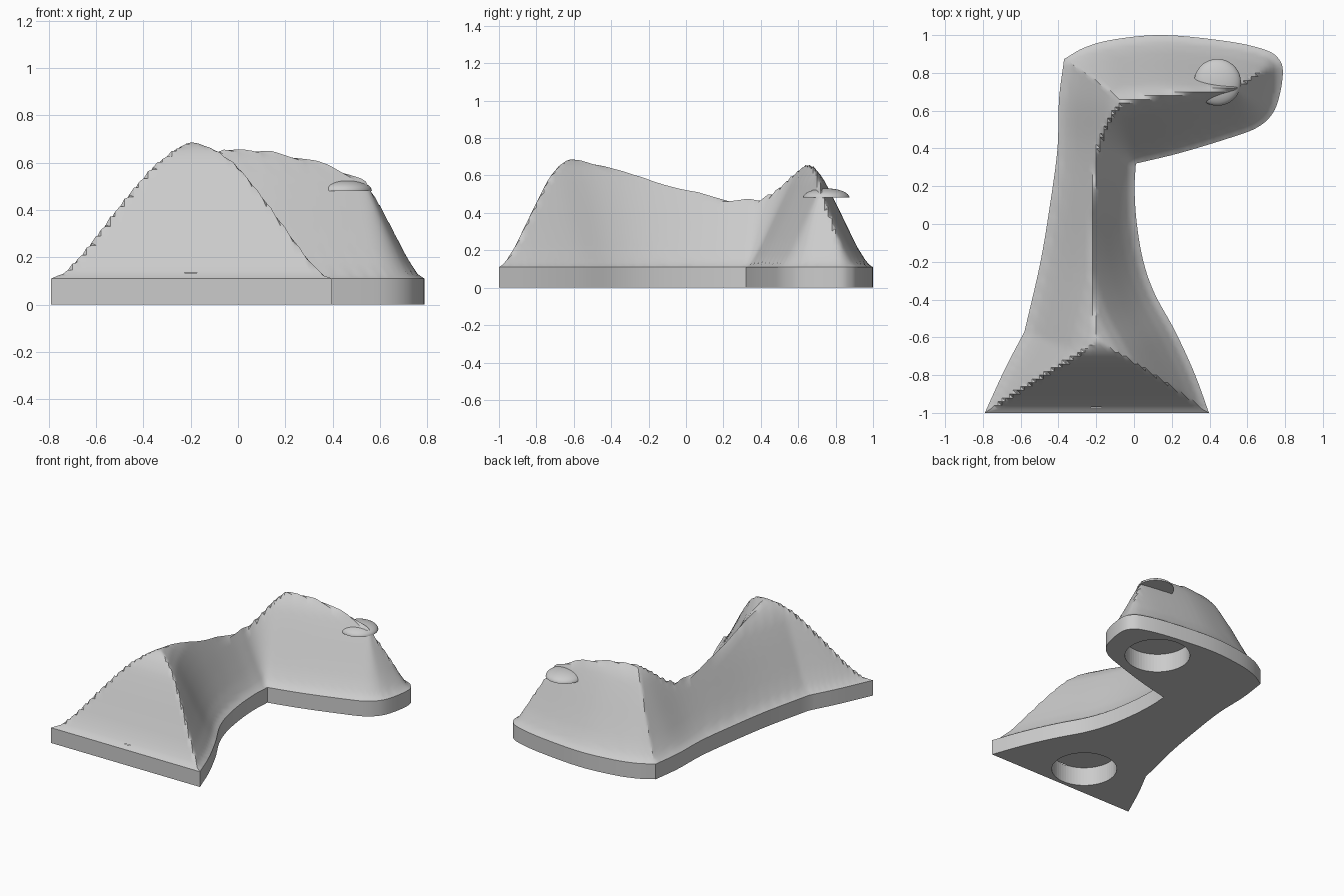
import bpy, bmesh, math
from mathutils import Vector
from mathutils.geometry import delaunay_2d_cdt

if "Cube" in bpy.data.objects:
    bpy.data.objects.remove(bpy.data.objects["Cube"])

BASE = 0.11

grey = bpy.data.materials.new("light grey")
grey.diffuse_color = (0.6, 0.6, 0.6, 1)
grey.use_nodes = True
grey.node_tree.nodes["Principled BSDF"].inputs["Base Color"].default_value = grey.diffuse_color

# Outline as runs between sharp corners, counter-clockwise
RUNS = [
    [(-.79, -1), (.397, -1)],
    [(.397, -1), (.32, -.79), (.217, -.566), (.11, -.37), (.05, -.2), (.015, 0), (.003, .185), (.01, .32)],
    [(.01, .32), (.243, .376), (.52, .46), (.656, .513), (.735, .587), (.773, .69), (.788, .81),
     (.767, .873), (.70, .92), (.51, .965), (.164, 1), (-.1, .978), (-.26, .935), (-.37, .873)],
    [(-.37, .873), (-.397, .66), (-.405, .4), (-.444, .106), (-.497, -.21), (-.58, -.57)],
    [(-.58, -.57), (-.683, -.767), (-.79, -1)],
]

# Slope height against distance from the edge
SLOPE = [(0, 0), (.03, .02), (.08, .1), (.13, .2), (.19, .325), (.23, .405),
         (.27, .48), (.32, .54), (.365, .572), (.5, .6)]


def smooth_run(pts, steps=5):
    """Catmull-Rom through the points, last one left out."""
    p = [Vector(q) for q in pts]
    p = [2 * p[0] - p[1]] + p + [2 * p[-1] - p[-2]]
    out = []
    for a, b, c, d in zip(p, p[1:], p[2:], p[3:]):
        for i in range(steps):
            t = i / steps
            out.append(0.5 * (2 * b + (c - a) * t + (2 * a - 5 * b + 4 * c - d) * t * t
                              + (3 * b - a - 3 * c + d) * t ** 3))
    return out


def edge_distance(p, loop):
    """Signed distance to the outline, positive inside."""
    best, inside = 9.0, False
    for i, a in enumerate(loop):
        b = loop[(i + 1) % len(loop)]
        ab, ap = b - a, p - a
        t = max(0.0, min(1.0, ap.dot(ab) / ab.length_squared))
        best = min(best, (ap - ab * t).length)
        if (a.y > p.y) != (b.y > p.y) and p.x < a.x + ab.x * (p.y - a.y) / ab.y:
            inside = not inside
    return best if inside else -best


def slope_height(d):
    for (d0, h0), (d1, h1) in zip(SLOPE, SLOPE[1:]):
        if d <= d1:
            return h0 + (h1 - h0) * (d - d0) / (d1 - d0)
    return SLOPE[-1][1]


def finish(name, bm):
    bmesh.ops.recalc_face_normals(bm, faces=bm.faces)
    me = bpy.data.meshes.new(name)
    bm.to_mesh(me)
    bm.free()
    me.materials.append(grey)
    ob = bpy.data.objects.new(name, me)
    bpy.context.collection.objects.link(ob)
    return ob


def shade(ob):
    bpy.ops.object.select_all(action='DESELECT')
    bpy.context.view_layer.objects.active = ob
    ob.select_set(True)
    bpy.ops.object.shade_smooth_by_angle(angle=math.radians(30))


# Ridged body: a slope rising from every edge of the plate
loop = [p for run in RUNS for p in smooth_run(run)]
n = len(loop)
pts, heights = list(loop), [0.0] * n
STEP = 0.02
for i in range(-40, 41):
    for j in range(-50, 51):
        p = Vector((i * STEP, j * STEP))
        d = edge_distance(p, loop)
        if d > 0.012:
            pts.append(p)
            heights.append(slope_height(d))
verts, _, faces, origin, _, _ = delaunay_2d_cdt(pts, [], [list(range(n))], 1, 1e-6)

bm = bmesh.new()
top = [bm.verts.new((v.x, v.y, BASE + heights[o[0]])) for v, o in zip(verts, origin)]
where = {o[0]: k for k, o in enumerate(origin)}
for f in faces:
    bm.faces.new([top[k] for k in f])
low = [bm.verts.new((p.x, p.y, 0)) for p in loop]
for k in range(n):
    m = (k + 1) % n
    bm.faces.new((low[k], low[m], top[where[m]], top[where[k]]))
bm.faces.new(low[::-1])
body = finish("ridged_body", bm)

# Round sockets in the underside
for x, y in ((-.2, -.755), (.40, .72)):
    bpy.ops.mesh.primitive_cylinder_add(vertices=64, radius=.217, depth=.235, location=(x, y, .0175))
    cutter = bpy.context.object
    cutter.name = "socket_cutter"
    cutter.data.materials.append(grey)
    cutter.hide_render = True
    cutter.hide_set(True)
    cut = body.modifiers.new("socket", 'BOOLEAN')
    cut.operation = 'DIFFERENCE'
    cut.solver = 'EXACT'
    cut.object = cutter
shade(body)

# Flat-bottomed dome set in the ridge
bm = bmesh.new()
bmesh.ops.create_uvsphere(bm, u_segments=48, v_segments=24, radius=1)
bmesh.ops.bisect_plane(bm, geom=bm.verts[:] + bm.edges[:] + bm.faces[:], plane_co=(0, 0, 0),
                       plane_no=(0, 0, -1), clear_outer=True)
bmesh.ops.holes_fill(bm, edges=[e for e in bm.edges if e.is_boundary])
bmesh.ops.scale(bm, vec=(.124, .124, .05), verts=bm.verts)
bmesh.ops.translate(bm, vec=(.442, .75, .481), verts=bm.verts)
shade(finish("dome", bm))
